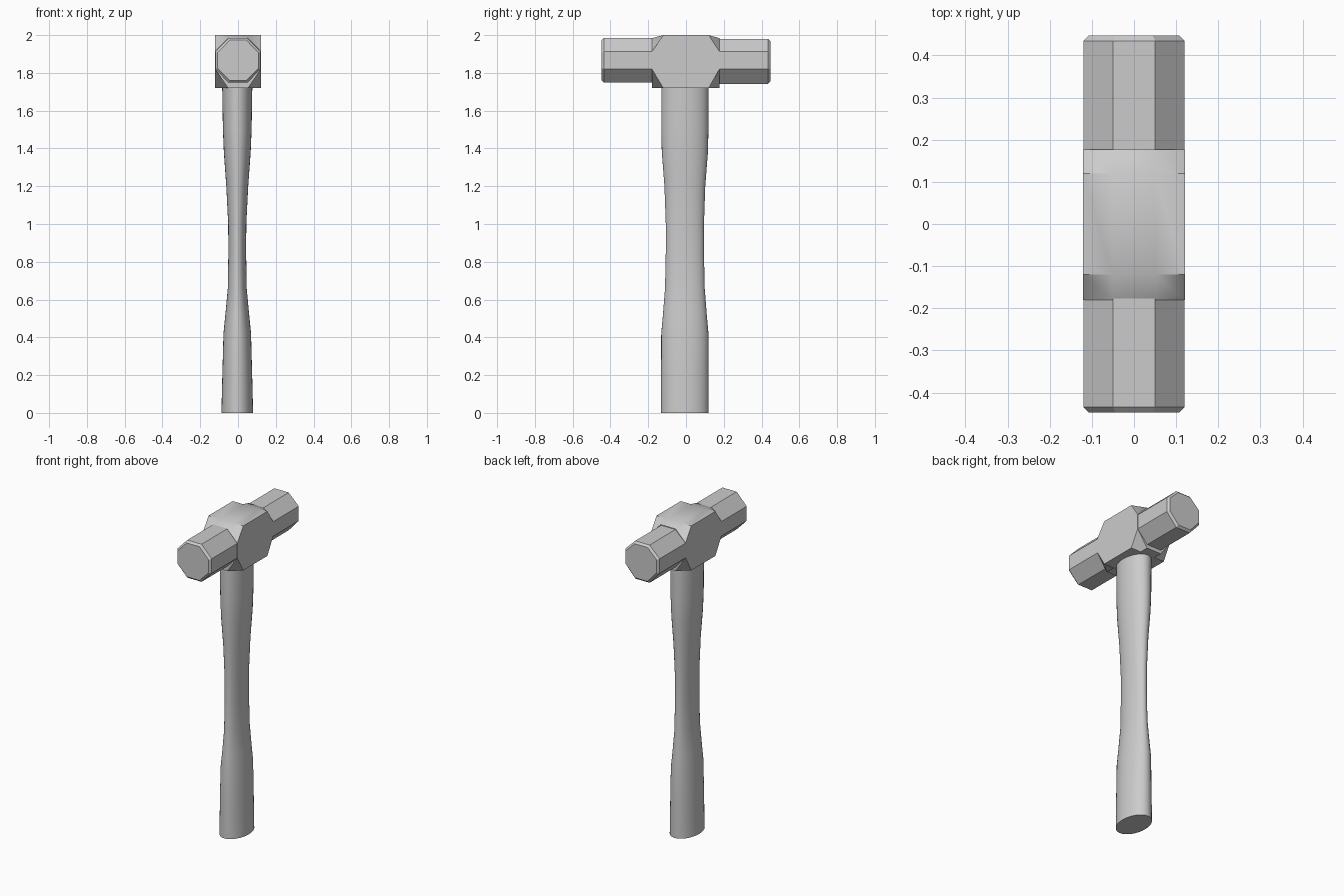
import bpy, bmesh, math

if "Cube" in bpy.data.objects:
    bpy.data.objects.remove(bpy.data.objects["Cube"])


def loft(name, rings, smooth_angle):
    """Skin a list of matching closed rings and cap both ends."""
    bm = bmesh.new()
    loops = [[bm.verts.new(p) for p in ring] for ring in rings]
    n = len(loops[0])
    for a, b in zip(loops, loops[1:]):
        for i in range(n):
            j = (i + 1) % n
            bm.faces.new((a[i], a[j], b[j], b[i]))
    bm.faces.new(loops[0])
    bm.faces.new(loops[-1])
    bmesh.ops.recalc_face_normals(bm, faces=bm.faces[:])
    mesh = bpy.data.meshes.new(name)
    bm.to_mesh(mesh)
    bm.free()
    obj = bpy.data.objects.new(name, mesh)
    bpy.context.collection.objects.link(obj)
    bpy.ops.object.select_all(action='DESELECT')
    obj.select_set(True)
    bpy.context.view_layer.objects.active = obj
    bpy.ops.object.shade_smooth_by_angle(angle=math.radians(smooth_angle))
    return obj


def octagon(y, w, bottom, top, flat_x, side_low, side_high):
    """Eight-sided section of the head, across the y axis."""
    return [(w, y, side_low), (w, y, side_high), (flat_x, y, top), (-flat_x, y, top),
            (-w, y, side_high), (-w, y, side_low), (-flat_x, y, bottom), (flat_x, y, bottom)]


# Striking ends: octagonal bars with chamfered faces
for name, s, lo, hi in (("front_striking_end", -1, 1.748, 1.985),
                        ("back_striking_end", 1, 1.742, 1.98)):
    loft(name, [octagon(s * 0.1, 0.12, lo, hi, 0.05, 1.82, 1.912),
                octagon(s * 0.434, 0.12, lo, hi, 0.05, 1.82, 1.912),
                octagon(s * 0.447, 0.108, lo + 0.012, hi - 0.012, 0.044, 1.825, 1.907)], 10)

# Cheek block: square in the middle, tapering to octagonal shoulders
shoulder = (0.121, 1.719, 1.984, 0.052, 1.82, 1.914)
square = (0.121, 1.719, 2.0, 0.05, 1.719, 2.0)
loft("cheek_block", [octagon(-0.18, *shoulder), octagon(-0.12, *square),
                     octagon(0.12, *square), octagon(0.177, *shoulder)], 35)

# Handle: oval section with a narrow waist (z, half width x, half depth y)
profile = [(0, 0.084, 0.126), (0.2, 0.079, 0.126), (0.42, 0.073, 0.125), (0.52, 0.063, 0.116),
           (0.66, 0.050, 0.105), (0.85, 0.047, 0.101), (1.0, 0.048, 0.101), (1.2, 0.058, 0.108),
           (1.38, 0.071, 0.122), (1.5, 0.076, 0.125), (1.74, 0.080, 0.125)]
N = 32
loft("handle", [[(-0.004 + rx * math.cos(2 * math.pi * i / N),
                  -0.006 + ry * math.sin(2 * math.pi * i / N), z) for i in range(N)]
                for z, rx, ry in profile], 40)
